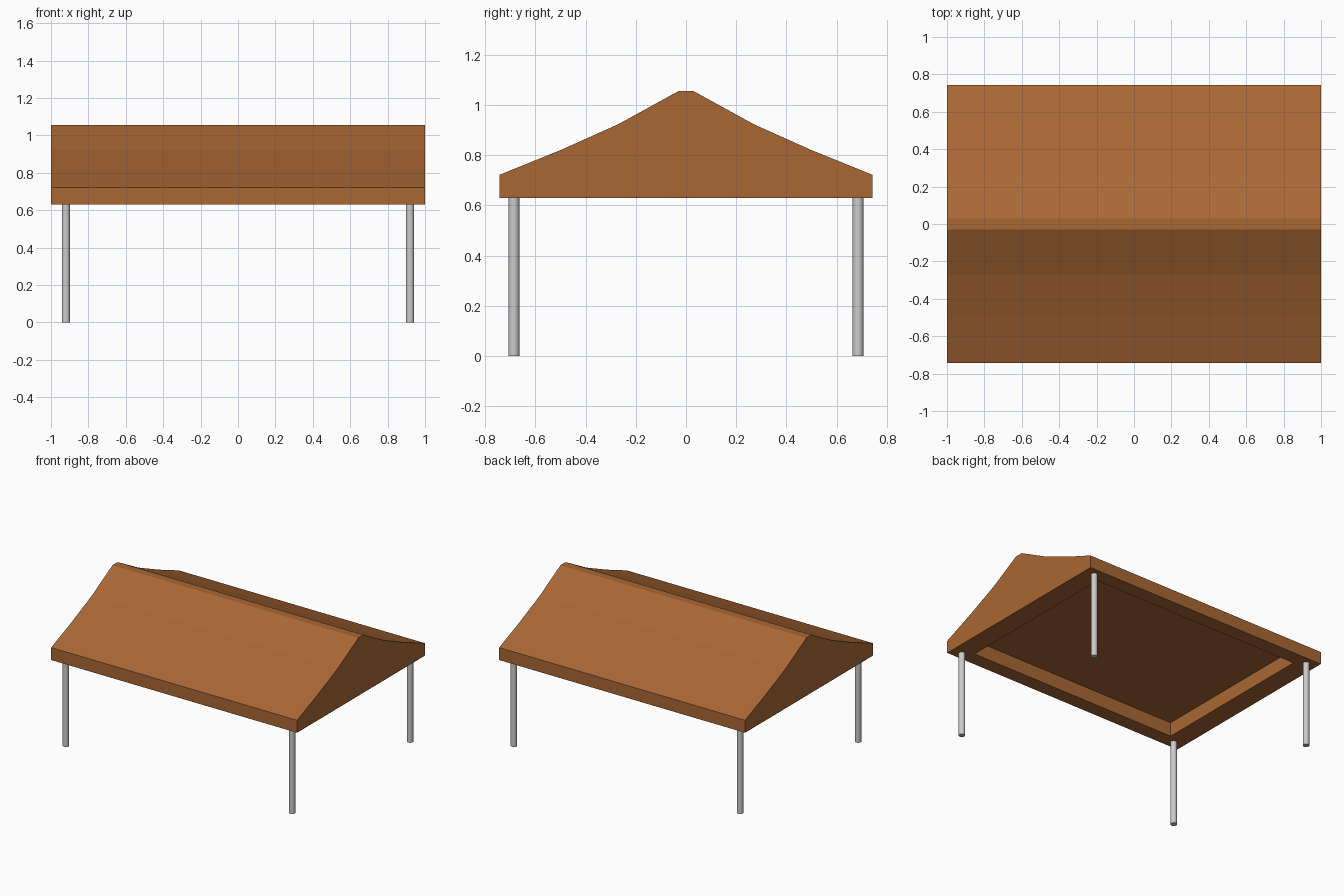
import bpy, bmesh

if "Cube" in bpy.data.objects:
    bpy.data.objects.remove(bpy.data.objects["Cube"])

wood = bpy.data.materials.new("wood_brown")
wood.diffuse_color = (0.40, 0.135, 0.035, 1)
wood.use_nodes = True
wood.node_tree.nodes["Principled BSDF"].inputs["Base Color"].default_value = wood.diffuse_color

# Roof: gable profile swept along x
half = [(0.742, 0.63), (0.742, 0.722), (0.5, 0.82), (0.27, 0.923), (0.03, 1.055)]
profile = half + [(-y, z) for y, z in reversed(half)]
bm = bmesh.new()
ends = [[bm.verts.new((x, y, z)) for y, z in profile] for x in (-1, 1)]
n = len(profile)
for ring in ends:
    bm.faces.new(ring)
for i in range(n):
    j = (i + 1) % n
    bm.faces.new((ends[0][i], ends[0][j], ends[1][j], ends[1][i]))
bmesh.ops.recalc_face_normals(bm, faces=bm.faces)

# Rectangular recess in the underside
bottom = min(bm.faces, key=lambda f: f.calc_center_median().z)
bmesh.ops.inset_individual(bm, faces=[bottom], thickness=0.1)
for v in bottom.verts:
    v.co.x = 0.85 if v.co.x > 0 else -0.85
    v.co.y = 0.635 if v.co.y > 0 else -0.635
bmesh.ops.inset_individual(bm, faces=[bottom], thickness=0)
for v in bottom.verts:
    v.co.z = 0.732

mesh = bpy.data.meshes.new("roof")
bm.to_mesh(mesh)
bm.free()
roof = bpy.data.objects.new("roof", mesh)
roof.data.materials.append(wood)
bpy.context.collection.objects.link(roof)

# Four round posts
for x, side in ((-0.92, "left"), (0.92, "right")):
    for y, end in ((-0.685, "front"), (0.685, "back")):
        bpy.ops.mesh.primitive_cylinder_add(vertices=16, radius=0.022, depth=0.63,
                                            location=(x, y, 0.315))
        bpy.context.object.name = f"{end}_{side}_post"
        bpy.ops.object.shade_smooth_by_angle()
